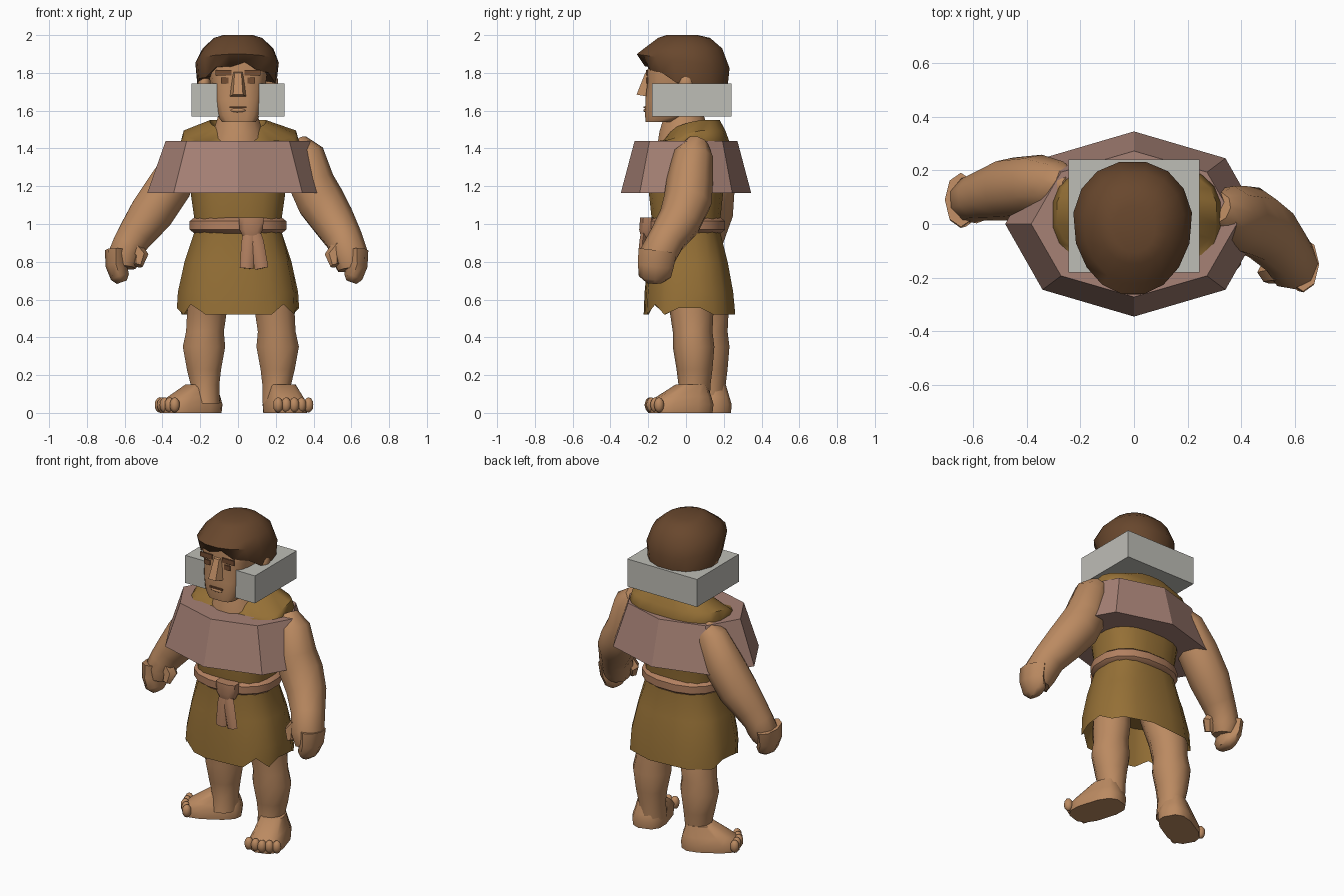
import bpy, bmesh, math
from mathutils import Vector, Matrix

cube = bpy.data.objects.get("Cube")
if cube:
    bpy.data.objects.remove(cube, do_unlink=True)


def material(name, *srgb):
    lin = [(c / 255 / 12.92 if c < 11 else ((c / 255 + 0.055) / 1.055) ** 2.4) for c in srgb]
    m = bpy.data.materials.new(name)
    m.use_nodes = True
    m.diffuse_color = (*lin, 1)
    bsdf = m.node_tree.nodes["Principled BSDF"]
    bsdf.inputs["Base Color"].default_value = (*lin, 1)
    bsdf.inputs["Roughness"].default_value = 0.9
    return m


SKIN = material("skin", 187, 138, 97)
TUNIC = material("ochre_cloth", 149, 112, 54)
HAIR = material("brown_hair", 104, 71, 45)
BAND = material("dusty_pink", 166, 129, 117)
GREY = material("pale_grey", 190, 189, 182)
SASH = material("tan_sash", 178, 128, 96)
BROW = material("dark_brown", 116, 77, 50)


def finish(name, bm, mat, smooth=50):
    bmesh.ops.recalc_face_normals(bm, faces=bm.faces)
    me = bpy.data.meshes.new(name)
    bm.to_mesh(me)
    bm.free()
    me.materials.append(mat)
    ob = bpy.data.objects.new(name, me)
    bpy.context.collection.objects.link(ob)
    if smooth:
        bpy.ops.object.select_all(action="DESELECT")
        ob.select_set(True)
        bpy.context.view_layer.objects.active = ob
        bpy.ops.object.shade_smooth_by_angle(angle=math.radians(smooth))
    return ob


def skin_rings(rings):
    """Bridge rings of points into a closed surface."""
    bm = bmesh.new()
    vs = [[bm.verts.new(p) for p in ring] for ring in rings]
    n = len(vs[0])
    for a, b in zip(vs, vs[1:]):
        for i in range(n):
            j = (i + 1) % n
            bm.faces.new((a[i], a[j], b[j], b[i]))
    bm.faces.new(vs[0])
    bm.faces.new(vs[-1])
    return bm


def loft(name, mat, rings, n=12, power=2.0, rot=0.0, warp=None, smooth=50):
    """Stack of rounded outlines (cx, cy, z, rx, ry)."""
    out = []
    for k, (cx, cy, z, rx, ry) in enumerate(rings):
        ring = []
        for i in range(n):
            a = math.tau * (i + 0.5) / n
            c, s = math.cos(a), math.sin(a)
            p = Vector((math.copysign(abs(c) ** (2 / power), c) * rx,
                        math.copysign(abs(s) ** (2 / power), s) * ry, 0))
            p = Matrix.Rotation(rot, 3, "Z") @ p + Vector((cx, cy, z))
            ring.append(warp(p, k, i) if warp else p)
        out.append(ring)
    return finish(name, skin_rings(out), mat, smooth)


def tube(name, mat, path, n=8, flat=1.0):
    """Limb along points (x, y, z, radius), squashed front to back by flat."""
    pts = [Vector(p[:3]) for p in path]
    out = []
    for k, p in enumerate(pts):
        t = (pts[min(k + 1, len(pts) - 1)] - pts[max(k - 1, 0)]).normalized()
        u = t.cross(Vector((0, 1, 0))).normalized()
        v = t.cross(u)
        r = path[k][3]
        out.append([p + u * r * math.cos(math.tau * i / n) + v * r * flat * math.sin(math.tau * i / n)
                    for i in range(n)])
    return finish(name, skin_rings(out), mat)


def box(name, mat, lo, hi):
    bm = bmesh.new()
    bmesh.ops.create_cube(bm, size=1)
    for v in bm.verts:
        v.co = [l if c < 0 else h for c, l, h in zip(v.co, lo, hi)]
    return finish(name, bm, mat, 0)


def ball(name, mat, centre, radii):
    bm = bmesh.new()
    bmesh.ops.create_icosphere(bm, subdivisions=2, radius=1)
    for v in bm.verts:
        v.co = [c + a * r for c, a, r in zip(centre, v.co, radii)]
    return finish(name, bm, mat)


# Tunic: open flared skirt with ragged hem, narrow waist, sloping shoulders
def ragged(p, k, i):
    if k in (1, 2, 3):
        fold = 1 + 0.02 * (-1) ** i
        p.x *= fold
        p.y *= fold
    if k == 1:
        p.z += (0.055 if i in (12, 17) else 0) + (0.035 if abs(p.x) > 0.3 else 0)
    if k >= 9 and p.y < 0.05:
        p.z += 0.35 * (p.y - 0.05)
    return p


loft("tunic", TUNIC, [
    (0, 0.02, 0.74, 0.25, 0.19), (0, 0.018, 0.52, 0.32, 0.24),
    (0, 0.015, 0.64, 0.315, 0.232), (0, 0.008, 0.8, 0.28, 0.21),
    (0, 0, 0.96, 0.232, 0.182), (0, 0, 1.04, 0.235, 0.185),
    (0, 0, 1.18, 0.255, 0.2), (0, 0.02, 1.36, 0.29, 0.2),
    (0.01, 0.035, 1.44, 0.315, 0.195), (0.01, 0.04, 1.495, 0.3, 0.17),
    (0, 0.05, 1.55, 0.15, 0.13), (0, 0.05, 1.48, 0.1, 0.09)], n=20, power=2.6, warp=ragged)

# Sash with knot and hanging tails
loft("sash", SASH, [(0, 0, 0.95, 0.235, 0.185), (0, 0, 0.97, 0.26, 0.21),
                    (0, 0, 1.015, 0.26, 0.21), (0, 0, 1.035, 0.235, 0.185)], n=16, power=2.3)
loft("sash_knot", SASH, [(0.07, -0.205, 0.93, 0.045, 0.035), (0.07, -0.205, 0.97, 0.065, 0.045),
                         (0.07, -0.205, 1.035, 0.07, 0.04)], n=8, power=3)
for name, x in (("right_sash_tail", 0.045), ("left_sash_tail", 0.125)):
    tube(name, SASH, [(0.07, -0.215, 1.0, 0.035), ((0.07 + x) / 2, -0.23, 0.9, 0.04),
                      (x, -0.235, 0.765, 0.036)], n=6, flat=0.5)

# Faceted shoulder band
band = [(0, -1), (0.71, -0.71), (1, 0), (0.71, 0.71), (0, 1), (-0.71, 0.71), (-1, 0), (-0.71, -0.71)]
finish("shoulder_band", skin_rings([[(x * rx, y * ry, z) for x, y in band]
                                    for z, rx, ry in ((1.165, 0.48, 0.345), (1.44, 0.383, 0.272))]), BAND, 0)

# Neck block
box("neck_block", GREY, (-0.245, -0.18, 1.57), (0.245, 0.24, 1.745))

# Head, nose, ears and painted face
loft("neck", SKIN, [(0, 0.0, 1.4, 0.17, 0.16), (0, -0.01, 1.49, 0.135, 0.135), (0, -0.01, 1.6, 0.1, 0.1)])
loft("head", SKIN, [(0.005, -0.13, 1.54, 0.09, 0.085), (0.003, -0.1, 1.575, 0.115, 0.118),
                    (0, -0.05, 1.66, 0.135, 0.167), (0, -0.02, 1.74, 0.148, 0.187),
                    (0, -0.02, 1.79, 0.155, 0.187), (0, 0, 1.88, 0.16, 0.2), (0, 0, 1.95, 0.1, 0.1)],
     n=16, power=3.4)
nose = bmesh.new()
nv = [nose.verts.new((s * x, y, z)) for x, y, z in ((0.028, -0.19, 1.81), (0.05, -0.19, 1.672),
                                                    (0.026, -0.262, 1.685), (0.018, -0.216, 1.8))
      for s in (-1, 1)]
for f in ((0, 1, 7, 6), (6, 7, 5, 4), (0, 6, 4, 2), (1, 3, 5, 7), (2, 4, 5, 3), (0, 2, 3, 1)):
    nose.faces.new([nv[i] for i in f])
finish("nose", nose, SKIN, 0)
box("mouth", BROW, (-0.045, -0.224, 1.613), (0.045, -0.215, 1.622))
ball("lower_lip", SKIN, (0, -0.21, 1.602), (0.045, 0.016, 0.012))
for side, s in (("left", 1), ("right", -1)):
    for name, x0, x1, z0, z1 in (("eyebrow", 0.035, 0.118, 1.785, 1.815), ("eye", 0.05, 0.09, 1.745, 1.775)):
        lo, hi = sorted((s * x0, s * x1))
        box(f"{side}_{name}", BROW, (lo, -0.211, z0), (hi, -0.202, z1))
    ball(f"{side}_ear", SKIN, (s * 0.18, 0.0, 1.74), (0.035, 0.045, 0.06))


# Hair cap, with a rim dipping at the sides and back
def rim(p, k, i):
    if k < 2:
        p.z = 1.855 - 0.3 * (p.y + 0.2) - 0.25 * abs(p.x) + 0.012 * (-1) ** i
    elif k == 2:
        p.z -= 0.15 * p.y
    if p.y < 0:
        p.x *= 1 + 0.6 * p.y
    return p


loft("hair", HAIR, [(0, 0.0, 1.8, 0.15, 0.17), (-0.005, 0.0, 1.78, 0.212, 0.222),
                    (-0.005, -0.015, 1.86, 0.225, 0.25), (0, -0.015, 1.93, 0.19, 0.21),
                    (0, -0.01, 1.985, 0.13, 0.14), (0, -0.02, 2.0, 0.08, 0.085)], n=16, power=2.2, warp=rim)

# Arms: uneven pose, each ending in a loose fist
ARMS = {
    "left": [(0.31, 0.06, 1.43, 0.06), (0.35, 0.04, 1.37, 0.105), (0.385, 0.02, 1.22, 0.125),
             (0.435, 0.01, 1.12, 0.13), (0.5, -0.03, 1.02, 0.118), (0.56, -0.1, 0.92, 0.1),
             (0.59, -0.15, 0.83, 0.1), (0.6, -0.16, 0.76, 0.075)],
    "right": [(-0.23, 0.14, 1.42, 0.05), (-0.28, 0.14, 1.36, 0.095), (-0.36, 0.14, 1.21, 0.12),
              (-0.46, 0.13, 1.06, 0.12), (-0.54, 0.11, 0.95, 0.1), (-0.58, 0.1, 0.89, 0.09),
              (-0.605, 0.09, 0.83, 0.09), (-0.61, 0.08, 0.77, 0.07)]}
for side, path in ARMS.items():
    s = 1 if side == "left" else -1
    tube(f"{side}_arm", SKIN, path, n=9)
    hx, hy, hz = path[-2][:3]
    tube(f"{side}_fist", SKIN, [(hx + s * 0.04, hy, hz + 0.03, 0.06), (hx + s * 0.04, hy - 0.01, hz - 0.05, 0.056),
                                (hx + s * 0.02, hy - 0.015, hz - 0.11, 0.05),
                                (hx + s * 0.01, hy - 0.015, hz - 0.138, 0.028)], n=8, flat=1.7)
    tube(f"{side}_thumb", SKIN, [(hx - s * 0.05, hy - 0.02, hz + 0.05, 0.045),
                                 (hx - s * 0.09, hy - 0.03, hz, 0.042),
                                 (hx - s * 0.075, hy - 0.05, hz - 0.05, 0.026)], n=6)

# Legs and feet: left steps forward, right turned outward behind
LEGS = (("left", 0.205, 0.035, 0.3, 0.25, -0.03, 0.105),
        ("right", -0.175, 0.115, -1.05, -0.25, 0.105, 0.1))
for side, x, y, turn, fx, fy, w in LEGS:
    s = 1 if side == "left" else -1
    loft(f"{side}_leg", SKIN, [
        (x, y, 0.05, 0.08, 0.09), (x, y + 0.01, 0.15, 0.08, 0.085), (x + s * 0.005, y + 0.01, 0.23, 0.095, 0.095),
        (x + s * 0.005, y + 0.005, 0.35, 0.118, 0.11), (x, y, 0.43, 0.105, 0.105),
        (x - s * 0.01, y - 0.005, 0.53, 0.11, 0.115), (x - s * 0.03, y * 0.4, 0.72, 0.11, 0.11)], n=10)
    fwd = Vector((math.sin(turn), -math.cos(turn), 0))
    across = Vector((math.cos(turn), math.sin(turn), 0))
    loft(f"{side}_foot", SKIN, [
        (fx, fy, 0, w * 0.97, 0.17), (fx, fy, 0.045, w, 0.175),
        (fx - fwd.x * 0.02, fy - fwd.y * 0.02, 0.085, w * 0.85, 0.145),
        (fx - fwd.x * 0.06, fy - fwd.y * 0.06, 0.15, w * 0.65, 0.08)], n=12, power=2.9, rot=turn)
    for i in range(5):
        c = Vector((fx, fy, 0.042)) + fwd * (0.16 - 0.008 * abs(i - 2)) + across * (i - 2) * w * 0.4
        ball(f"{side}_toe_{i + 1}", SKIN, c, (0.027, 0.027, 0.041))
